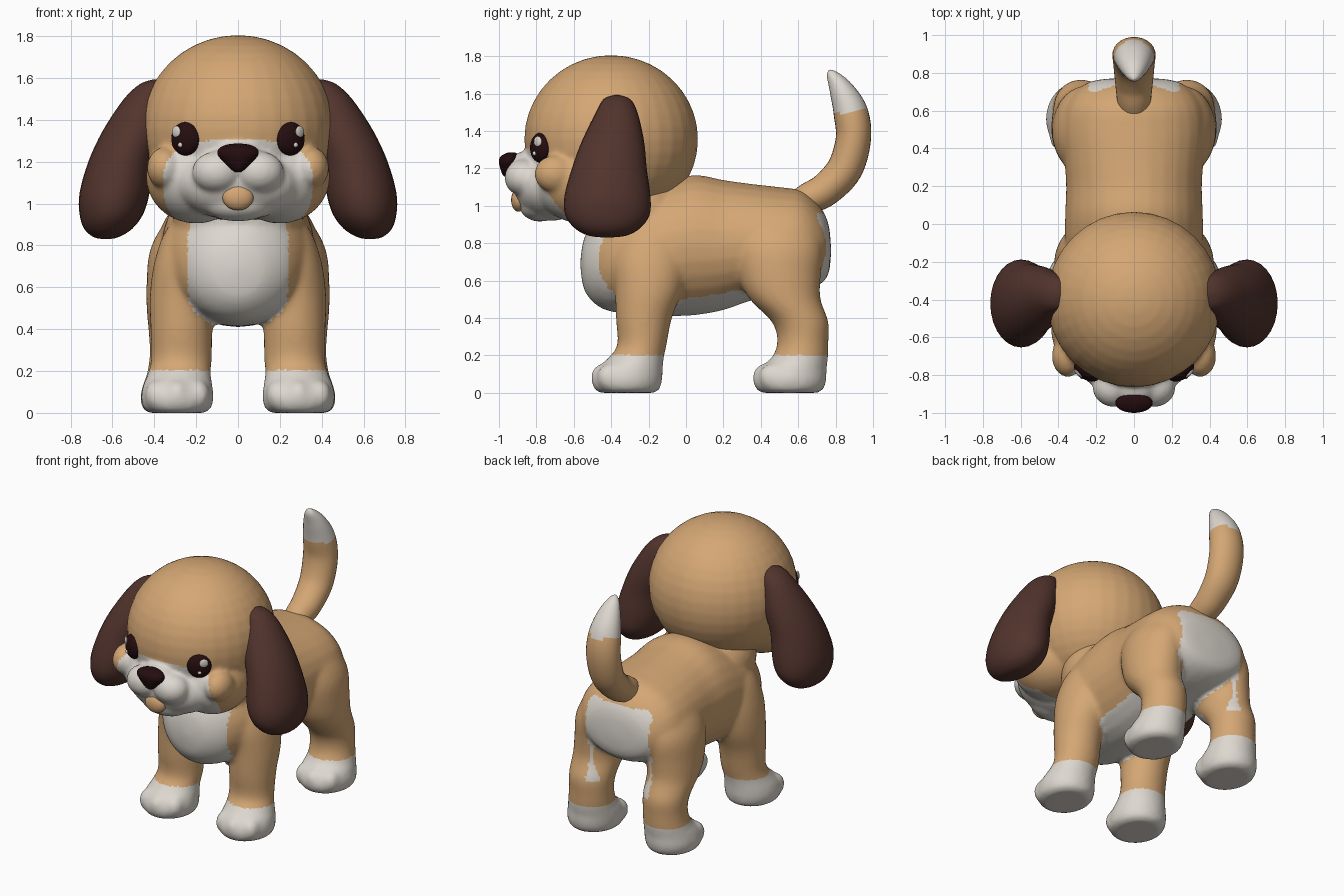
import bpy, bmesh, math
from mathutils import Vector, Matrix

if "Cube" in bpy.data.objects:
    bpy.data.objects.remove(bpy.data.objects["Cube"])


def material(name, rgb):
    m = bpy.data.materials.new(name)
    m.diffuse_color = (*rgb, 1)
    m.use_nodes = True
    m.node_tree.nodes["Principled BSDF"].inputs["Base Color"].default_value = m.diffuse_color
    return m


TAN = material("tan fur", (0.66, 0.385, 0.175))
WHITE = material("white fur", (0.72, 0.68, 0.62))
BROWN = material("dark brown ear", (0.085, 0.034, 0.026))
DARK = material("near black", (0.018, 0.004, 0.005))


def dense(rows, steps=4):
    """Catmull-Rom interpolation of the station rows."""
    out = []
    for i in range(len(rows) - 1):
        p0, p1 = rows[max(i - 1, 0)], rows[i]
        p2, p3 = rows[i + 1], rows[min(i + 2, len(rows) - 1)]
        for k in range(steps):
            t = k / steps
            out.append([0.5 * (2 * b + (c - a) * t + (2 * a - 5 * b + 4 * c - d) * t * t
                               + (3 * b - a - 3 * c + d) * t ** 3)
                        for a, b, c, d in zip(p0, p1, p2, p3)])
    return out + [list(rows[-1])]


def loft(bm, sections, n=28):
    """Skin of ellipses, each (centre, half axis, half axis)."""
    rings = [[bm.verts.new(c + u * math.cos(2 * math.pi * k / n) + v * math.sin(2 * math.pi * k / n))
              for k in range(n)] for c, u, v in sections]
    faces = [bm.faces.new((a[k], a[(k + 1) % n], b[(k + 1) % n], b[k]))
             for a, b in zip(rings, rings[1:]) for k in range(n)]
    faces += [bm.faces.new(rings[0][::-1]), bm.faces.new(rings[-1])]
    bmesh.ops.recalc_face_normals(bm, faces=faces)


def upright(bm, rows, s=1):
    """Loft along z from rows (z, x, y, rx, ry)."""
    loft(bm, [(Vector((s * x, y, z)), Vector((max(rx, .004), 0, 0)), Vector((0, max(ry, .004), 0)))
              for z, x, y, rx, ry in dense(rows)])


def ball(bm, c, r, rot=0):
    m = Matrix.Translation(c) @ Matrix.Rotation(rot, 4, 'Z') @ Matrix.Diagonal((*r, 1))
    bmesh.ops.create_uvsphere(bm, u_segments=32, v_segments=20, radius=1, matrix=m)


def pair(bm, c, r):
    for s in (-1, 1):
        ball(bm, (s * c[0], c[1], c[2]), r)


def finish(name, bm, mats, rule=None, voxel=0, smooth=12):
    me = bpy.data.meshes.new(name)
    bm.to_mesh(me)
    bm.free()
    ob = bpy.data.objects.new(name, me)
    bpy.context.collection.objects.link(ob)
    if voxel:
        # fuse the overlapping volumes into one soft skin
        r = ob.modifiers.new("fuse", 'REMESH')
        r.mode = 'VOXEL'
        r.voxel_size = voxel
        sm = ob.modifiers.new("soften", 'SMOOTH')
        sm.factor = 0.5
        sm.iterations = smooth
        dg = bpy.context.evaluated_depsgraph_get()
        me = bpy.data.meshes.new_from_object(ob.evaluated_get(dg))
        ob.modifiers.clear()
        ob.data = me
    me.materials.clear()
    for m in mats:
        me.materials.append(m)
    for p in me.polygons:
        p.use_smooth = True
        p.material_index = int(bool(rule and rule(p.center, p.normal)))
    return ob


# Body: torso, neck and four legs
bm = bmesh.new()
torso = [(-.565, .69, .02, .02), (-.54, .69, .14, .15), (-.45, .71, .26, .26), (-.3, .74, .34, .32),
         (-.1, .77, .365, .36), (.05, .79, .365, .375), (.2, .79, .36, .348), (.35, .805, .37, .312),
         (.5, .81, .38, .29), (.62, .81, .36, .27), (.71, .79, .3, .215), (.76, .77, .21, .14),
         (.775, .76, .03, .03)]
loft(bm, [(Vector((0, y, z)), Vector((rx, 0, 0)), Vector((0, 0, rz))) for y, z, rx, rz in dense(torso)])
ball(bm, (0, -.25, .95), (.31, .27, .24))
front_leg = [(0, .29, -.315, .13, .145), (.02, .29, -.315, .16, .175), (.07, .29, -.315, .174, .188),
             (.13, .288, -.3, .166, .176), (.19, .28, -.265, .15, .147), (.26, .27, -.235, .145, .132),
             (.4, .27, -.225, .148, .15), (.55, .27, -.2, .152, .18), (.72, .25, -.19, .15, .2),
             (.88, .2, -.18, .14, .17), (.98, .17, -.18, .05, .08)]
hind_leg = [(0, .295, .555, .13, .15), (.02, .295, .555, .16, .18), (.07, .295, .555, .172, .196),
            (.13, .29, .57, .166, .182), (.19, .285, .61, .15, .15), (.28, .28, .625, .142, .137),
            (.38, .28, .61, .147, .152), (.5, .28, .53, .157, .19), (.62, .27, .5, .167, .22),
            (.78, .25, .49, .17, .24), (.92, .2, .48, .14, .2), (1., .16, .48, .06, .1)]
for s in (-1, 1):
    for leg, toe_y in ((front_leg, -.44), (hind_leg, .425)):
        upright(bm, leg, s)
        for dx, dy in ((-.1, .035), (0, 0), (.1, .035)):
            ball(bm, (s * (.29 + dx), toe_y + dy, .082), (.056, .07, .075))


def body_white(c, n):
    if c.z < .205:
        return True
    if abs(c.x) > .24 or c.z < .38:
        return False
    return c.y < -.42 or (c.y > .70 and c.z < .96) or n.z < -.5


finish("body", bm, [TAN, WHITE], body_white, .016, 8)

# Head: skull, cheeks and muzzle
bm = bmesh.new()
ball(bm, (0, -.4, 1.355), (.462, .465, .45))
pair(bm, (.2, -.55, 1.13), (.24, .26, .225))
pair(bm, (.35, -.7, 1.17), (.085, .11, .1))
ball(bm, (0, -.72, 1.1), (.3, .2, .18))
pair(bm, (.1, -.865, 1.15), (.12, .105, .1))
ball(bm, (0, -.86, 1.21), (.12, .1, .08))
ball(bm, (0, -.78, 1.0), (.17, .11, .085))


def face_white(c, n):
    return c.y < -.58 and abs(c.x / .355) ** 3 + abs((c.z - 1.09) / .215) ** 3 < 1


finish("head", bm, [TAN, WHITE], face_white, .013, 8)

# Ears
ear = [(1.592, .40, -.37, .01, .01), (1.57, .405, -.37, .065, .07), (1.5, .44, -.37, .105, .11),
       (1.35, .50, -.39, .145, .165), (1.2, .56, -.41, .155, .2), (1.05, .59, -.42, .167, .23),
       (.95, .605, -.42, .152, .225), (.88, .62, -.42, .115, .175), (.84, .63, -.42, .06, .1),
       (.83, .63, -.42, .01, .01)]
for s, side in ((-1, "left"), (1, "right")):
    bm = bmesh.new()
    upright(bm, ear, s)
    finish(side + " ear", bm, [BROWN])

# Tail: path rows (y, z, rx, r)
bm = bmesh.new()
tail = dense([(.6, 1.0, .08, .08), (.66, 1.04, .09, .085), (.75, 1.09, .1, .09), (.85, 1.2, .11, .095),
              (.895, 1.36, .115, .094), (.88, 1.5, .105, .092), (.83, 1.62, .075, .065),
              (.78, 1.7, .035, .03), (.765, 1.725, .006, .006)], 6)
sections = []
for i, (y, z, rx, r) in enumerate(tail):
    a, b = tail[max(i - 1, 0)], tail[min(i + 1, len(tail) - 1)]
    d = Vector((0, b[0] - a[0], b[1] - a[1])).normalized()
    sections.append((Vector((0, y, z)), Vector((rx, 0, 0)), Vector((0, -d.z, d.y)) * r))
loft(bm, sections)
finish("tail", bm, [TAN, WHITE], lambda c, n: c.z > 1.5 + (c.y - .88) * .1)

# Eyes with two highlights each
for s, side in ((-1, "left"), (1, "right")):
    turn = s * math.radians(33)
    eye = Vector((s * .25, -.778, 1.31))
    bm = bmesh.new()
    ball(bm, eye, (.076, .045, .08), turn)
    finish(side + " eye", bm, [DARK])
    bm = bmesh.new()
    for u, w, r in ((.03, .034, .028), (.004, -.03, .012)):
        depth = -.045 * math.sqrt(1 - (u / .076) ** 2 - (w / .08) ** 2)
        p = Matrix.Rotation(turn, 3, 'Z') @ Vector((s * u, depth, w))
        ball(bm, eye + p, (r, .009, r), turn + s * .25)
    finish(side + " eye highlights", bm, [WHITE])

# Nose
bm = bmesh.new()
upright(bm, [(1.15, 0, -.945, .012, .015), (1.165, 0, -.945, .035, .035), (1.2, 0, -.946, .07, .047),
             (1.235, 0, -.948, .097, .052), (1.262, 0, -.945, .092, .048), (1.28, 0, -.935, .06, .03),
             (1.286, 0, -.93, .02, .01)])
finish("nose", bm, [DARK])

# Tongue
bm = bmesh.new()
ball(bm, (0, -.895, 1.03), (.074, .04, .062))
finish("tongue", bm, [TAN])
